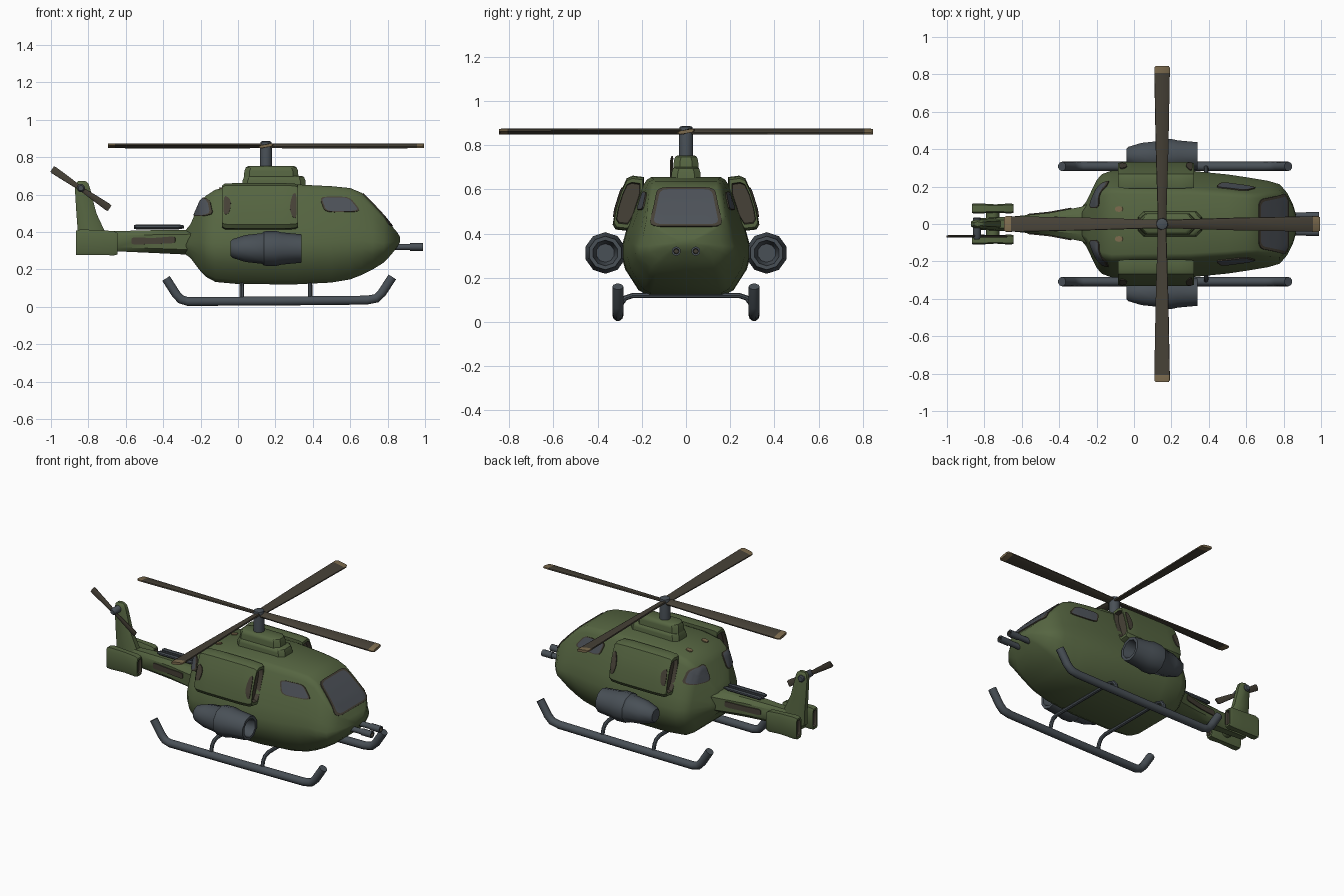
import bpy, bmesh, math
from mathutils import Vector
from mathutils.bvhtree import BVHTree

if "Cube" in bpy.data.objects:
    bpy.data.objects.remove(bpy.data.objects["Cube"])

def mat(name, c):
    m = bpy.data.materials.new(name)
    m.diffuse_color = (*c, 1)
    m.use_nodes = True
    m.node_tree.nodes["Principled BSDF"].inputs["Base Color"].default_value = m.diffuse_color
    return m

GREEN = mat("army_green", (0.092, 0.13, 0.053))
METAL = mat("blue_grey_metal", (0.066, 0.08, 0.094))
BROWN = mat("dark_brown", (0.062, 0.053, 0.038))
GLASS = mat("grey_glass", (0.075, 0.085, 0.1))
TAN = mat("tan_tip", (0.2, 0.145, 0.075))

def build(name, verts, faces, mats, idx, smooth=40):
    me = bpy.data.meshes.new(name)
    me.from_pydata([tuple(v) for v in verts], [], faces)
    for m in mats:
        me.materials.append(m)
    for p, i in zip(me.polygons, idx):
        p.material_index = i
    bm = bmesh.new()
    bm.from_mesh(me)
    bmesh.ops.recalc_face_normals(bm, faces=bm.faces)
    bm.to_mesh(me)
    bm.free()
    ob = bpy.data.objects.new(name, me)
    bpy.context.collection.objects.link(ob)
    bpy.ops.object.select_all(action='DESELECT')
    ob.select_set(True)
    bpy.context.view_layer.objects.active = ob
    bpy.ops.object.shade_smooth_by_angle(angle=math.radians(smooth))
    return ob

def loft(name, rings, mats, rule=lambda i: 0, smooth=40):
    """Skin closed rings and cap both ends; rule(ring number) gives the colour."""
    n, k = len(rings[0]), len(rings)
    verts = [v for r in rings for v in r]
    faces, idx = [], []
    for i in range(k - 1):
        for j in range(n):
            a = (j + 1) % n
            faces.append((i*n+j, i*n+a, (i+1)*n+a, (i+1)*n+j))
            idx.append(rule(i))
    faces += [tuple(range(n)), tuple((k-1)*n + j for j in range(n))]
    idx += [rule(-1), rule(k-1)]
    return build(name, verts, faces, mats, idx, smooth)

def tree(ob):
    return BVHTree.FromPolygons([v.co.copy() for v in ob.data.vertices],
                                [tuple(p.vertices) for p in ob.data.polygons])

def tube(name, path, r, normal, n=10, m=METAL):
    P, N, rings = [Vector(p) for p in path], Vector(normal), []
    for i, p in enumerate(P):
        t = (P[min(i+1, len(P)-1)] - P[max(i-1, 0)]).normalized()
        b = t.cross(N)
        rings.append([p + r*(math.cos(a)*N + math.sin(a)*b)
                      for a in (2*math.pi*j/n for j in range(n))])
    return loft(name, rings, [m])

def revolve(name, prof, centre, mats, axis=0, n=10, rule=lambda i: 0):
    rings = []
    for d, r in prof:
        ring = []
        for j in range(n):
            a = 2*math.pi*(j+0.5)/n
            v = Vector((d, r*math.cos(a), r*math.sin(a)))
            v = Vector((v[-axis % 3], v[(1-axis) % 3], v[(2-axis) % 3]))
            ring.append(v + Vector(centre))
        rings.append(ring)
    return loft(name, rings, mats, rule)

def rounded(pts, f=0.25):
    out, n = [], len(pts)
    P = [Vector(p) for p in pts]
    for i, p in enumerate(P):
        a, b = p.lerp(P[i-1], f), p.lerp(P[(i+1) % n], f)
        out += [a*(1-t)**2 + p*2*t*(1-t) + b*t*t for t in (0, .33, .67, 1)]
        nxt = P[(i+1) % n].lerp(p, f)
        out += [b.lerp(nxt, t) for t in (.25, .5, .75)]
    return out

def patch(name, bvh, outline, axis, sign, mats, frame=True, f=0.25):
    """Thin plate draped on a surface, projected along x (0), y (1) or z (2)."""
    O = rounded(outline, f)
    c, n = sum(O, Vector((0, 0))) / len(O), len(O)
    d = Vector((0, 0, 0)); d[axis] = -sign
    verts, faces, idx = [], [], []
    scales = [1, 1, .9, .75, .6, .45, .3, .15, .03]
    for k, s in enumerate(scales):
        for o in O:
            q = list(c + (o - c)*s)
            q.insert(axis, sign*2)
            hit, nor, _, _ = bvh.ray_cast(Vector(q), d)
            if hit is None:
                hit, nor, _, _ = bvh.find_nearest(Vector(q))
            if nor.dot(d) > 0:
                nor = -nor
            verts.append(hit + nor*(-0.003 if k == 0 else 0.006))
    for k in range(len(scales)-1):
        for j in range(n):
            a = (j+1) % n
            faces.append((k*n+j, k*n+a, (k+1)*n+a, (k+1)*n+j))
            idx.append(0 if (k < 2 or not frame) else 1)
    faces.append(tuple((len(scales)-1)*n + j for j in range(n)))
    idx.append(1 if frame else 0)
    return build(name, verts, faces, mats, idx)

# Fuselage: x, bottom, top, half width, roof width fraction
half = [(0, 0), (.6, 0), (.74, .04), (.95, .22), (1, .32), (1, .42), (.93, .56)]
def section(x, zb, zt, w, rf):
    h = half + [(rf + .1, .93), (rf + .04, .98), (rf - .03, 1), (0, 1)]
    pts = h + [(-y, t) for y, t in h[-2:0:-1]]
    return [Vector((x, y*w, zb + t*(zt-zb))) for y, t in pts]
stations = [(-.28, .28, .41, .09, .6), (-.255, .262, .44, .12, .6), (-.20, .19, .565, .235, .6),
            (-.17, .16, .595, .267, .6), (-.12, .133, .627, .285, .6), (0, .122, .65, .29, .58),
            (.3, .12, .655, .285, .58), (.5, .13, .645, .265, .58), (.6, .147, .635, .25, .58),
            (.66, .17, .61, .24, .6), (.72, .20, .55, .23, .66), (.78, .237, .485, .212, .74),
            (.82, .28, .435, .165, .78), (.85, .318, .40, .105, .78), (.866, .345, .375, .05, .78)]
body = loft("fuselage", [section(*s) for s in stations], [GREEN], smooth=50)
bt = tree(body)

# Windows
patch("windshield", bt, [(-.165, .43), (.165, .43), (.13, .605), (-.13, .605)], 0, 1, [BROWN, GLASS], f=.15)
for s, side in ((1, "left"), (-1, "right")):
    patch(side + "_cockpit_window", bt, [(.435, .587), (.595, .587), (.66, .508), (.465, .505)], 1, s, [BROWN, GLASS])
    patch(side + "_rear_window", bt, [(s*.085, .485), (s*.235, .485), (s*.19, .58), (s*.085, .58)], 0, -1, [BROWN, GLASS])
    patch(side + "_roof_mark", bt, [(-.1, s*.08-.015), (-.06, s*.08-.015), (-.06, s*.08+.015), (-.1, s*.08+.015)], 2, 1, [TAN], False, .45)

    # Side housings with recessed brown ends
    prof = [(.19, .655), (.24, .662), (.268, .65), (.295, .59), (.32, .51), (.332, .44), (.318, .418), (.265, .412), (.235, .46), (.19, .6)]
    c = Vector((.262, .535))
    def pod_ring(x, k):
        return [Vector((x, s*(c.x + (y-c.x)*k), c.y + (z-c.y)*k)) for y, z in prof]
    pod = loft(side + "_housing",
               [pod_ring(x, k) for x, k in ((-.06, .72), (-.085, .76), (-.085, .9), (-.07, .98), (0, 1), (.24, 1),
                                            (.305, .97), (.322, .9), (.322, .76), (.295, .72))],
               [GREEN, BROWN], lambda i: 1 if i in (-1, 0, 8, 9) else 0)
    pt = tree(pod)
    patch(side + "_housing_spot_rear", pt, [(-.078, .49), (-.045, .5), (-.035, .57), (-.075, .6)], 1, s, [BROWN], False, .4)
    patch(side + "_housing_spot_front", pt, [(.312, .47), (.312, .61), (.29, .6), (.275, .53), (.29, .48)], 1, s, [BROWN], False, .4)

    # Engine pods
    revolve(side + "_engine",
            [(-.04, .04), (-.03, .05), (.04, .072), (.13, .082), (.14, .092), (.2, .094), (.235, .086),
             (.34, .076), (.34, .058), (.25, .042)], (0, s*.365, .312), [METAL])

    # Landing skids
    tube(side + "_skid", [(-.385, s*.308, .152), (-.33, s*.308, .066), (-.305, s*.308, .04), (-.27, s*.308, .029),
                          (.2, s*.308, .031), (.69, s*.308, .036), (.74, s*.308, .046), (.77, s*.308, .075), (.825, s*.308, .16)],
         .025, (0, 1, 0))
    # Nose guns
    revolve(side + "_gun", [(.76, .017), (.92, .017), (.92, .021), (.99, .021), (.99, .012), (.95, .01)],
            (0, s*.044, .32), [METAL, BROWN], rule=lambda i: 1 if i > 3 else 0)

# Skid cross struts
for nm, x in (("rear", .02), ("front", .385)):
    y = [(.305, .04), (.292, .085), (.275, .108), (.24, .12)]
    tube(nm + "_strut", [(x, -a, b) for a, b in y] + [(x, a, b) for a, b in y[::-1]], .012, (1, 0, 0), 8)

# Roof gearbox, in two tiers
def tier(name, x0, x1, w, z0, z1):
    def ring(z, e):
        a, b, h, q = x0+e, x1-e, w-e*.7, .028
        return [Vector((x, y, z)) for x, y in ((a+q, -h), (b-q, -h), (b, -h+q), (b, h-q), (b-q, h), (a+q, h), (a, h-q), (a, -h+q))]
    loft(name, [ring(z0, 0), ring(z1-.025, .004), ring(z1-.006, .012), ring(z1, .024)], [GREEN])
tier("gearbox_base", .02, .365, .068, .60, .70)
tier("gearbox_top", .03, .325, .058, .66, .752)

# Main rotor
revolve("rotor_mast", [(.72, .033), (.86, .033), (.882, .03), (.886, .02)], (.15, 0, 0), [METAL], axis=2, n=12)
def blade(name, org, d, up, rows, t, mats, rule=lambda i: 0):
    d, up, org = Vector(d).normalized(), Vector(up), Vector(org)
    side, rings = up.cross(d), []
    for l, w, ang in rows:
        a = math.radians(ang)
        u, v = side*math.cos(a) + up*math.sin(a), up*math.cos(a) - side*math.sin(a)
        rings.append([org + d*l + u*w*p + v*t*q for p, q in
                      ((-.5, -.25), (-.35, -.5), (.35, -.5), (.5, -.25), (.5, .25), (.35, .5), (-.35, .5), (-.5, .25))])
    loft(name, rings, mats, rule)
for i in range(4):
    a = i*math.pi/2
    blade("rotor_blade_%d" % (i+1), (.15, 0, .861), (math.cos(a), math.sin(a), 0), (0, 0, 1),
          [(.0, .045, 20), (.1, .05, 18), (.4, .068, 14), (.808, .083, 10), (.835, .083, 10), (.845, .07, 10)],
          .016, [BROWN, TAN], lambda k: 1 if k >= 3 else 0)

# Tail boom, eight-sided
def oct_ring(x, y0, w, z0, z1, q=.3):
    h, m = (z1-z0)/2, (z0+z1)/2
    return [Vector((x, y0+w*p, m+h*r)) for p, r in
            ((-1, -1+q), (-1+q, -1), (1-q, -1), (1, -1+q), (1, 1-q), (1-q, 1), (-1+q, 1), (-1, 1-q))]
boom = loft("tail_boom", [oct_ring(x, 0, w, a, b, .4) for x, w, a, b in
            ((-.2, .13, .26, .44), (-.28, .092, .28, .412), (-.45, .06, .288, .41), (-.65, .04, .297, .405), (-.84, .03, .305, .40))], [GREEN])
tt = tree(boom)

# Tail fin
loft("tail_fin", [[Vector((x, y, z)) for x, y in ((a, -w*.5), (a+.02, -w), (b-.025, -w), (b, -w*.5), (b, w*.5), (b-.025, w), (a+.02, w), (a, w*.5))]
     for z, a, b, w in ((.33, -.855, -.69, .032), (.41, -.857, -.715, .031), (.5, -.864, -.757, .028), (.63, -.872, -.79, .024), (.66, -.866, -.8, .022), (.672, -.855, -.815, .014))], [GREEN])

# Tail plates, cross bar, camouflage strips and rails
revolve("tail_cross_bar", [(-.09, .035), (.09, .035)], (-.755, 0, .342), [GREEN], axis=1)
for s, side in ((1, "left"), (-1, "right")):
    loft(side + "_tail_plate", [oct_ring(x, s*.083, w, a, b) for x, w, a, b in
         ((-.845, .016, .295, .39), (-.862, .018, .29, .395), (-.865, .025, .278, .408), (-.84, .028, .276, .414), (-.74, .022, .278, .41),
          (-.665, .027, .275, .405), (-.645, .024, .28, .395), (-.643, .017, .29, .385), (-.66, .015, .295, .38))],
         [GREEN, BROWN], lambda i: 1 if i in (-1, 0, 7, 8) else 0)
    patch(side + "_boom_stripe", tt, [(-.57, .333), (-.57, .372), (-.45, .368), (-.335, .378), (-.335, .34), (-.45, .336)], 1, s, [BROWN], False)
    revolve(side + "_boom_rail", [(-.555, .008), (-.54, .012), (-.32, .012), (-.29, .006)], (0, s*.024, .43), [METAL], n=8)
revolve("middle_boom_rail", [(-.555, .008), (-.54, .012), (-.32, .012), (-.29, .006)], (0, 0, .425), [METAL], n=8)

# Tail rotor
revolve("tail_rotor_hub", [(-.082, .014), (-.07, .022), (.03, .022), (.036, .016)], (-.84, 0, .635), [METAL], axis=1)
for k in (1, -1):
    blade("tail_blade_" + ("a" if k > 0 else "b"), (-.84, -.065, .632), (-.155*k, 0, .106*k), (0, 1, 0),
          [(0, .022, 12), (.06, .03, 12), (.175, .04, 10), (.186, .034, 10)], .01, [BROWN])
